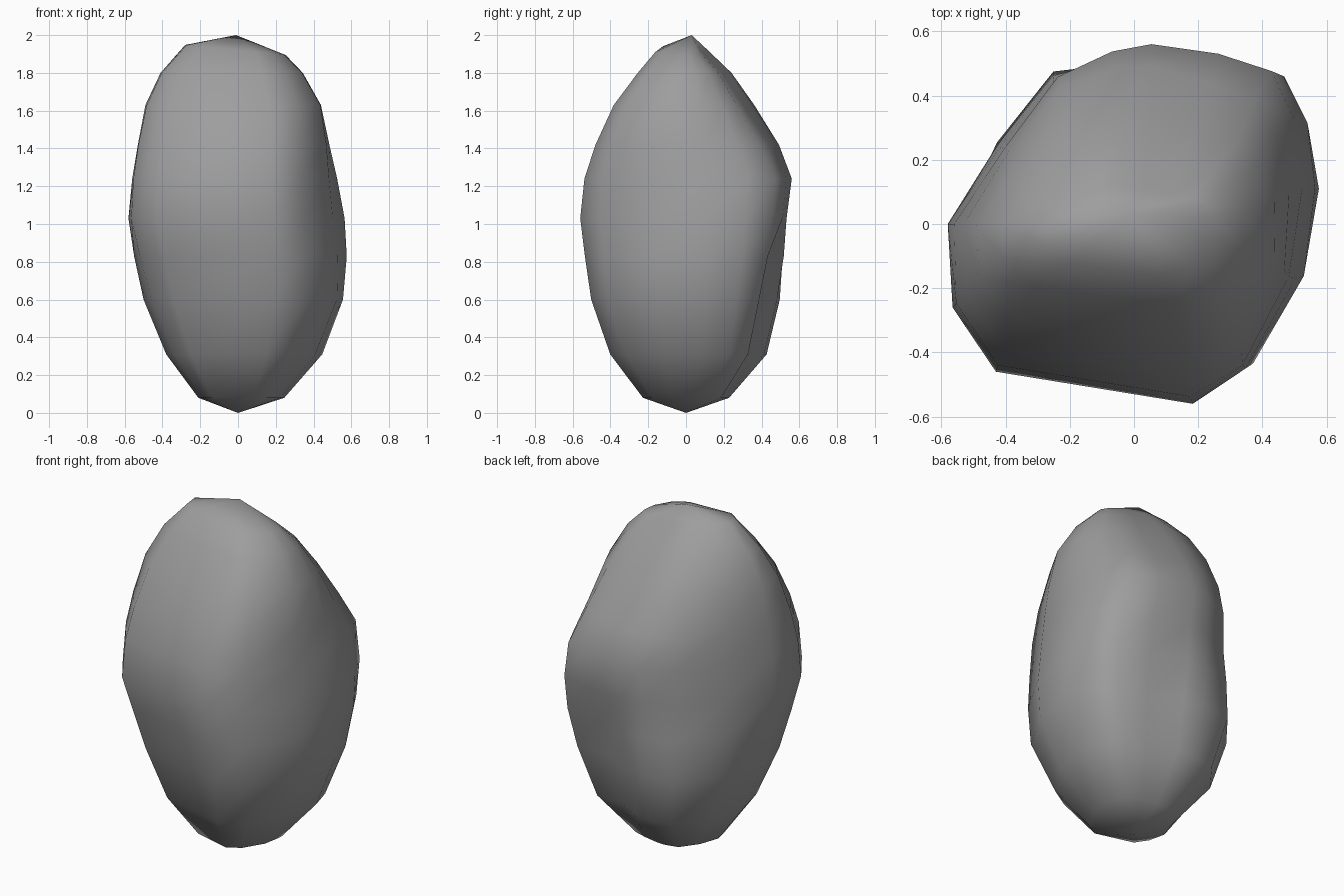
import bpy
import bmesh
import math

default_cube = bpy.data.objects.get("Cube")
if default_cube:
    bpy.data.objects.remove(default_cube, do_unlink=True)

# Waist outline of the boulder, counter-clockwise as seen from above
HOLLOW_CORNER = (.29, .535)
OUTLINE = [(.58, .12), (.55, .33), (.475, .48), HOLLOW_CORNER,
           (.06, .565), (-.07, .545), (-.25, .47), (-.42, .25), (-.58, 0),
           (-.565, -.26), (-.43, -.46), (.19, -.56), (.36, -.45), (.52, -.17)]
HALF_X, HALF_Y = .58, .565

# Height; reach to the left, back, right and front; then the fullness of the
# corners: back left, back right, front right and front left
LEVELS = [(.08, .25, .23, .21, .23, .95, 1.13, .9, 1),
          (.31, .46, .42, .38, .41, .92, 1.24, .89, .98),
          (.6, .57, .49, .5, .49, .93, 1.2, .92, 1.05),
          (.83, .58, .52, .55, .53, .98, 1.08, .96, 1.03),
          (1.03, .56, .53, .58, .565, 1.02, 1, 1, 1),
          (1.24, .525, .56, .56, .53, 1, .98, 1.02, 1.04),
          (1.42, .5, .5, .53, .46, .92, 1.02, 1.03, 1.08),
          (1.63, .46, .365, .49, .355, .86, 1.08, 1.02, 1.12),
          (1.8, .36, .24, .41, .235, .83, 1.1, 1.02, 1.12),
          (1.92, .26, .11, .28, .15, .85, 1.1, 1, 1.1)]


def boulder_point(corner, level):
    """Fit one outline corner to the reach and fullness of a level."""
    z, left, back, right, front = level[:5]
    x = corner[0] / HALF_X * (left if corner[0] > 0 else right)
    y = corner[1] / HALF_Y * (back if corner[1] > 0 else front)
    angle = math.atan2(y, x) % math.tau
    fullness = level[5 + int(angle // (math.pi / 2))]
    swell = 1 + (fullness - 1) * abs(math.sin(2 * angle))
    # Shallow hollow low on the back left
    if corner == HOLLOW_CORNER and .2 < z < 1:
        swell *= .9
    # The crown leans down to the left
    if z > 1.9:
        z -= .1 * x
    return (x * swell, y * swell, z)


def add_boulder(name, material):
    bm = bmesh.new()
    rings = [[bm.verts.new(boulder_point(c, level)) for c in OUTLINE]
             for level in LEVELS]
    count = len(OUTLINE)
    base = bm.verts.new((0, 0, 0))
    peak = bm.verts.new((-.01, .03, 2))
    for i in range(count):
        j = (i + 1) % count
        bm.faces.new((base, rings[0][j], rings[0][i]))
        bm.faces.new((peak, rings[-1][i], rings[-1][j]))
        for low, high in zip(rings, rings[1:]):
            bm.faces.new((low[i], low[j], high[j], high[i]))
    bmesh.ops.recalc_face_normals(bm, faces=bm.faces)
    for face in bm.faces:
        face.smooth = True
    mesh = bpy.data.meshes.new(name)
    bm.to_mesh(mesh)
    bm.free()
    mesh.materials.append(material)
    boulder = bpy.data.objects.new(name, mesh)
    bpy.context.collection.objects.link(boulder)
    return boulder


# Plain stone colour
stone = bpy.data.materials.new("stone_grey")
stone.use_nodes = True
stone.diffuse_color = (.34, .34, .34, 1)
shader = next(n for n in stone.node_tree.nodes if n.type == "BSDF_PRINCIPLED")
shader.inputs["Base Color"].default_value = stone.diffuse_color

add_boulder("boulder", stone)
